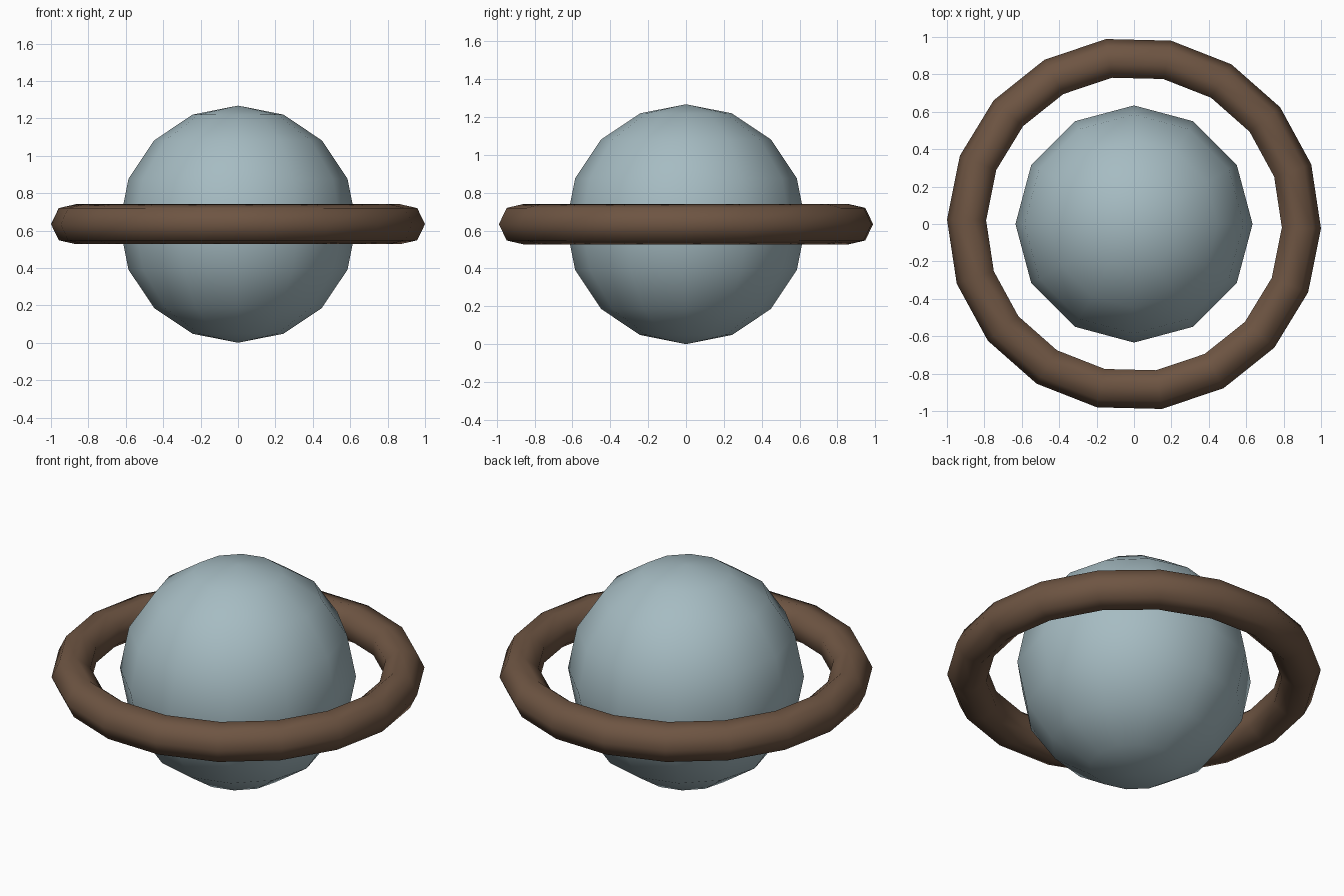
import bpy
import math

if "Cube" in bpy.data.objects:
    bpy.data.objects.remove(bpy.data.objects["Cube"])

R = 0.634  # globe radius, also the height of its centre


def finish(name, color):
    """Name, smooth and colour the active object."""
    obj = bpy.context.object
    obj.name = name
    bpy.ops.object.shade_smooth()
    mat = bpy.data.materials.new(name + "_colour")
    mat.diffuse_color = (*color, 1)
    mat.use_nodes = True
    mat.node_tree.nodes["Principled BSDF"].inputs["Base Color"].default_value = mat.diffuse_color
    obj.data.materials.append(mat)
    return obj


# Low-poly globe standing on the ground
bpy.ops.mesh.primitive_uv_sphere_add(segments=12, ring_count=8, radius=R,
                                     location=(0, 0, R))
finish("globe", (0.38, 0.50, 0.54))

# Free-floating ring around the equator, seven-sided section, turned slightly
bpy.ops.mesh.primitive_torus_add(major_segments=18, minor_segments=7,
                                 major_radius=0.89, minor_radius=0.11,
                                 location=(0, 0, R),
                                 rotation=(0, 0, math.radians(-1.4)))
finish("ring", (0.155, 0.09, 0.055))
